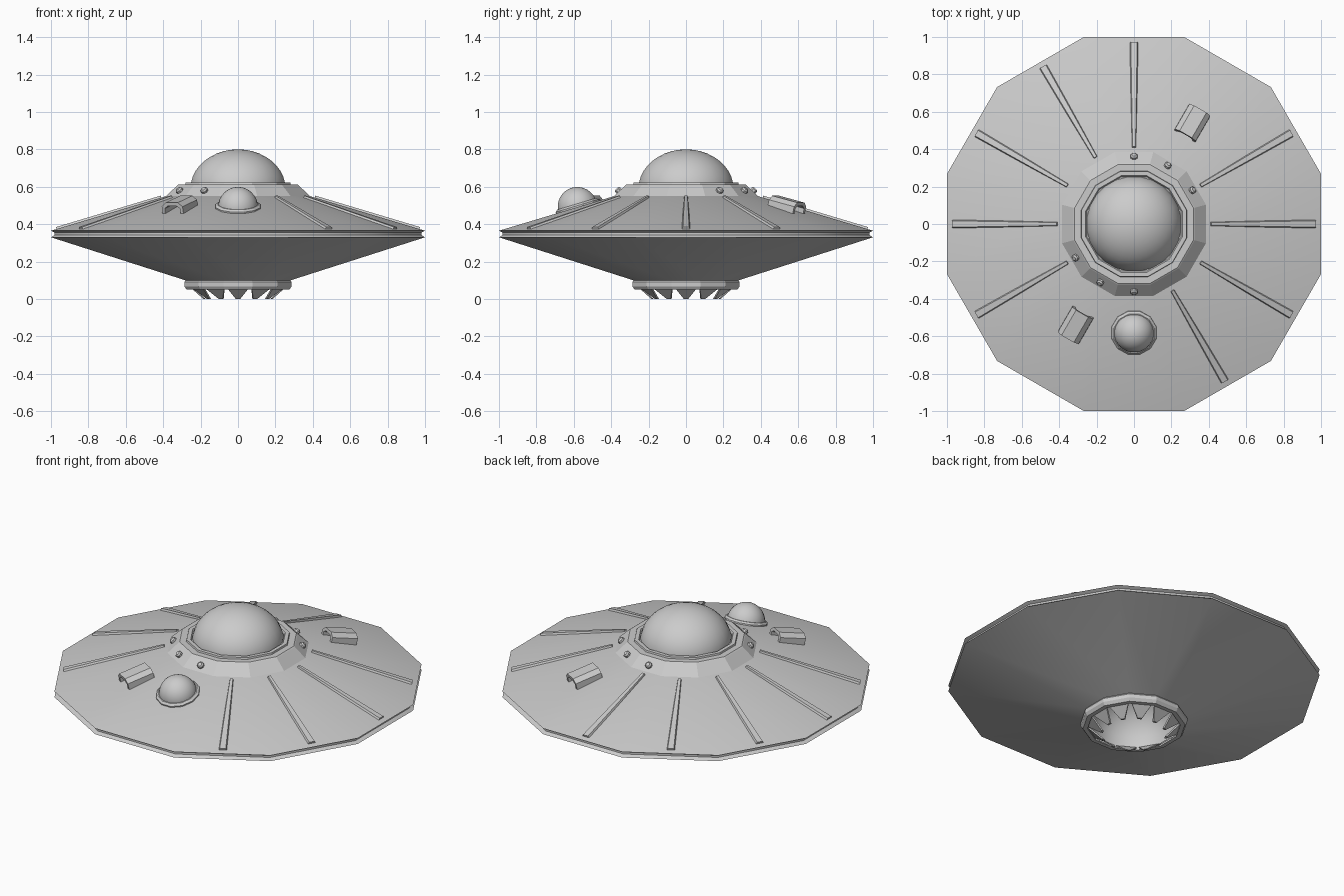
import bpy, bmesh, math
from mathutils import Matrix, Vector

if "Cube" in bpy.data.objects:
    bpy.data.objects.remove(bpy.data.objects["Cube"])

SLOPE = 0.30                       # fall of the upper hull per unit radius
TILT = math.atan(SLOPE)
grey = bpy.data.materials.new("light grey metal")
grey.diffuse_color = (0.6, 0.6, 0.6, 1)
grey.use_nodes = True
grey.node_tree.nodes["Principled BSDF"].inputs["Base Color"].default_value = grey.diffuse_color


def finish(bm, name, matrix=None, smooth=None):
    bmesh.ops.recalc_face_normals(bm, faces=bm.faces)
    if matrix is not None:
        bm.transform(matrix)
    me = bpy.data.meshes.new(name)
    bm.to_mesh(me)
    bm.free()
    me.materials.append(grey)
    ob = bpy.data.objects.new(name, me)
    bpy.context.collection.objects.link(ob)
    if smooth:
        bpy.ops.object.select_all(action='DESELECT')
        ob.select_set(True)
        bpy.context.view_layer.objects.active = ob
        bpy.ops.object.shade_smooth_by_angle(angle=math.radians(smooth))
    return ob


def lathe(name, profile, sides=12, matrix=None, smooth=None):
    """Turn (flat-to-centre distance, height) points; sides face the axes."""
    bm = bmesh.new()
    k = 1 / math.cos(math.pi / sides)
    rings = []
    for r, z in profile:
        if r < 1e-5:
            rings.append([bm.verts.new((0, 0, z))] * sides)
        else:
            rings.append([bm.verts.new((r * k * math.cos(a), r * k * math.sin(a), z))
                          for a in [(i + 0.5) * math.tau / sides for i in range(sides)]])
    for a, b in zip(rings, rings[1:]):
        for i in range(sides):
            j = (i + 1) % sides
            face = list(dict.fromkeys([a[i], a[j], b[j], b[i]]))
            if len(face) > 2:
                bm.faces.new(face)
    return finish(bm, name, matrix, smooth)


def solid(name, points, matrix):
    """Convex solid around a few points."""
    bm = bmesh.new()
    vs = [bm.verts.new(p) for p in points]
    bmesh.ops.convex_hull(bm, input=vs)
    bmesh.ops.dissolve_limit(bm, angle_limit=0.02, verts=bm.verts, edges=bm.edges)
    return finish(bm, name, matrix)


def spoke(deg, r, z, tilt=0.0):
    """Local frame: x outward (tilted down), y sideways, z away from the hull."""
    return (Matrix.Rotation(math.radians(deg), 4, 'Z')
            @ Matrix.Translation((r, 0, z)) @ Matrix.Rotation(tilt, 4, 'Y'))


def hull_z(r):
    return 0.365 + (1 - r) * SLOPE


def arc(r, h, z0, n):
    return [(r * math.cos(t), z0 + h * math.sin(t))
            for t in [i * math.pi / 2 / n for i in range(n + 1)]]


# saucer body: upper cone, grooved rim, lower cone, bottom ring, hollow underside
body = [(0, 0.55), (0.385, 0.55), (1.0, 0.365), (0.98, 0.355), (0.98, 0.343),
        (1.0, 0.33), (0.275, 0.098)]
lathe("saucer_hull", body + [(0.255, 0.09)] + arc(0.25, 0.25, 0.07, 7), smooth=30)
lathe("bottom_ring", [(0.25, 0.10), (0.28, 0.10), (0.287, 0.09), (0.287, 0.068),
                      (0.275, 0.05), (0.25, 0.05), (0.25, 0.10)])

# collar, dome seat and main dome
lathe("collar", [(0, 0.54), (0.395, 0.54), (0.325, 0.607), (0.318, 0.612), (0, 0.612)])
lathe("dome_seat", [(0, 0.60), (0.285, 0.60), (0.28, 0.622), (0.258, 0.622),
                    (0.252, 0.612), (0, 0.612)])
lathe("main_dome", [(0, 0.59)] + arc(0.254, 0.21, 0.59, 10), 24, smooth=40)

# small dome sitting on the front of the hull
front = spoke(270, 0.58, hull_z(0.58), TILT)
lathe("small_dome_base", [(0, -0.02), (0.12, -0.02), (0.12, 0.008), (0.108, 0.018), (0, 0.018)],
      matrix=front)
lathe("small_dome", [(0, 0)] + arc(0.106, 0.108, 0, 8), 24, front, 40)

# radial ribs, wider towards the rim
for deg in (0, 30, 90, 120, 150, 180, 210, 300, 330):
    pts = []
    for r, w in ((0.41, 0.012), (0.97, 0.026)):
        x = (r - 0.69) / math.cos(TILT)
        for s in (-1, 1):
            pts += [(x, s * w, -0.008), (x, s * w * 0.65, 0.011)]
    solid(f"hull_rib_{deg}", pts, spoke(deg, 0.69, hull_z(0.69), TILT))

# open arched vents on opposite sides
half = [(0.066, -0.035), (0.064, 0.03), (0.038, 0.052)]
inner = [(0.026, 0.034), (0.046, 0.02), (0.048, -0.035)]
section = (half + [(-y, z) for y, z in reversed(half)]
           + [(-y, z) for y, z in reversed(inner)] + inner)
for deg in (60, 240):
    bm = bmesh.new()
    ends = [[bm.verts.new((x, y, z)) for y, z in section] for x in (-0.08, 0.08)]
    n = len(section)
    for i in range(n):
        j = (i + 1) % n
        bm.faces.new((ends[0][i], ends[0][j], ends[1][j], ends[1][i]))
    for e in ends:                  # end faces, one quad per wall piece
        for i in range(5):
            bm.faces.new((e[i], e[i + 1], e[10 - i], e[(11 - i) % n]))
    finish(bm, f"arched_vent_{deg}", spoke(deg, 0.62, hull_z(0.62) + 0.004, TILT * 0.8))

# bolts on the collar
for deg in (30, 60, 90, 210, 240, 270):
    lathe(f"collar_bolt_{deg}", [(0, -0.015), (0.018, -0.015), (0.018, 0.012),
                                 (0.011, 0.02), (0, 0.02)], 8,
          spoke(deg, 0.357, 0.576, math.radians(45)))

# ring of pointed teeth under the bottom ring
for i in range(12):
    pts = []
    for r, z, w in ((0.252, 0.06, 0.06), (0.185, 0.0, 0.012)):
        for s in (-1, 1):
            pts += [(r, s * w, z), (r - 0.012, s * w * 0.95, z)]
    solid(f"bottom_tooth_{i + 1}", pts, spoke(i * 30, 0, 0))
